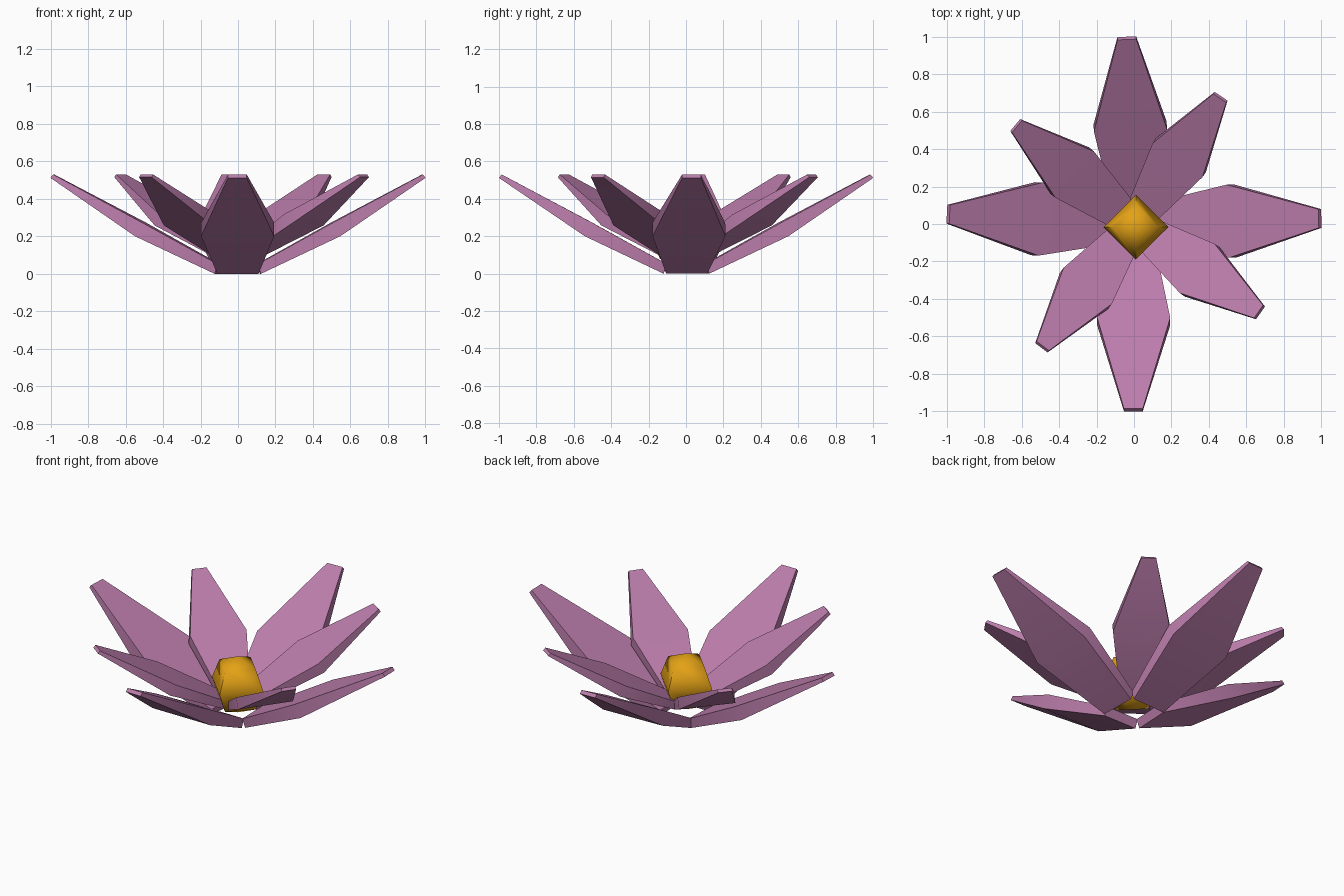
import bpy, bmesh, math
from mathutils import Matrix

if "Cube" in bpy.data.objects:
    bpy.data.objects.remove(bpy.data.objects["Cube"])


def material(name, rgb):
    m = bpy.data.materials.new(name)
    m.diffuse_color = (*rgb, 1)
    m.use_nodes = True
    m.node_tree.nodes["Principled BSDF"].inputs["Base Color"].default_value = m.diffuse_color
    return m


PINK = material("petal mauve", (0.50, 0.205, 0.41))
GOLD = material("centre gold", (0.77, 0.36, 0.008))

# petal stations: half width, lower (r, z), upper (r, z)
STATIONS = [
    (0.11, (0.12, 0.0), (0.10, 0.05)),
    (0.195, (0.54, 0.20), (0.50, 0.272)),
    (0.05, (1.0, 0.512), (0.985, 0.53)),
]


def finish(bm, name, mat, angle):
    bmesh.ops.recalc_face_normals(bm, faces=bm.faces)
    me = bpy.data.meshes.new(name)
    bm.to_mesh(me)
    bm.free()
    me.materials.append(mat)
    ob = bpy.data.objects.new(name, me)
    bpy.context.collection.objects.link(ob)
    bpy.ops.object.select_all(action='DESELECT')
    ob.select_set(True)
    bpy.context.view_layer.objects.active = ob
    bpy.ops.object.shade_smooth_by_angle(angle=math.radians(angle))
    return ob


def petal(name, degrees, scale=1.0, lift=0.0):
    bm = bmesh.new()
    rings = []
    for w, low, up in STATIONS:
        pts = [(low[0], -w, low[1]), (low[0], w, low[1]),
               (up[0], w, up[1]), (up[0], -w, up[1])]
        rings.append([bm.verts.new(p) for p in pts])
    for a, b in zip(rings, rings[1:]):
        for i in range(4):
            j = (i + 1) % 4
            bm.faces.new((a[i], a[j], b[j], b[i]))
    bm.faces.new(rings[0])
    bm.faces.new(rings[-1])
    bm.transform(Matrix.Translation((0, 0, lift))
                 @ Matrix.Rotation(math.radians(degrees), 4, 'Z')
                 @ Matrix.Scale(scale, 4))
    finish(bm, name, PINK, 40)


# outer ring, slightly irregular angles
for i, a in enumerate((1.7, 92.2, 177.0, 269.8)):
    petal(f"outer_petal_{i + 1}", a)

# inner ring, smaller and raised
for i, a in enumerate((55.7, 140.2, 233.2, 324.9)):
    petal(f"inner_petal_{i + 1}", a, 0.825, 0.093)

# four-sided rounded flower centre
bm = bmesh.new()
bmesh.ops.create_uvsphere(bm, u_segments=4, v_segments=4, radius=1)
bm.transform(Matrix.Translation((0.01, -0.017, 0.2))
             @ Matrix.Diagonal((0.173, 0.173, 0.17, 1)))
finish(bm, "flower_centre", GOLD, 50)
